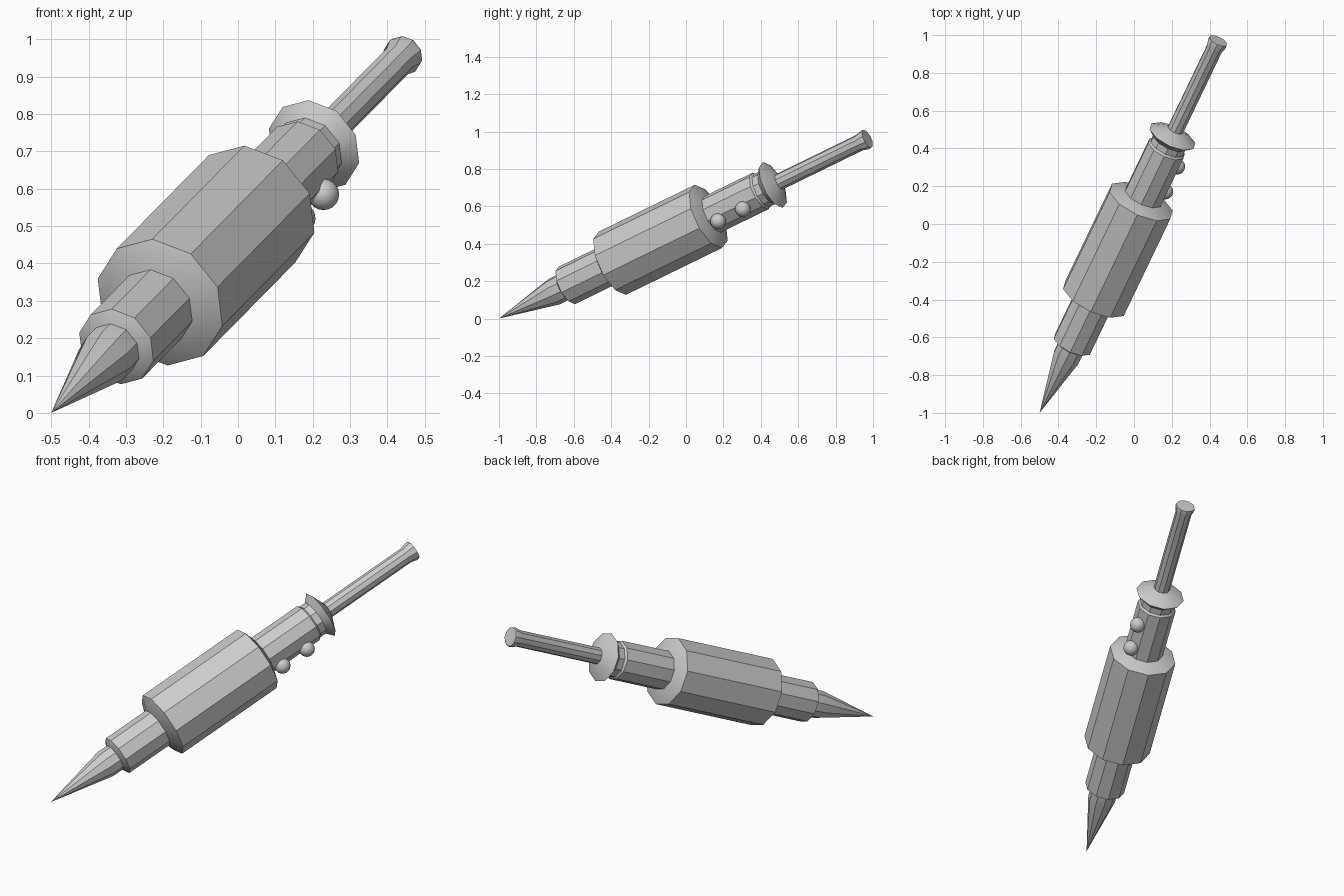
import bpy, bmesh, math
from mathutils import Vector, Matrix

if "Cube" in bpy.data.objects:
    bpy.data.objects.remove(bpy.data.objects["Cube"])

TIP = Vector((-0.5, -1.0, 0.0))
D = (Vector((0.446, 0.97, 0.961)) - TIP).normalized()      # long axis
A = Vector((D.y, -D.x, 0)).normalized()                    # sideways
B = A.cross(D) if A.cross(D).z > 0 else D.cross(A)         # upward
SIDES, START = 10, math.radians(14)


def place(a, b, t):
    return TIP + A * a + B * b + D * t


def finish(name, bm):
    bmesh.ops.recalc_face_normals(bm, faces=bm.faces)
    me = bpy.data.meshes.new(name)
    bm.to_mesh(me)
    bm.free()
    ob = bpy.data.objects.new(name, me)
    bpy.context.collection.objects.link(ob)
    return ob


def smooth(ob):
    bpy.ops.object.select_all(action='DESELECT')
    ob.select_set(True)
    bpy.context.view_layer.objects.active = ob
    bpy.ops.object.shade_smooth_by_angle(angle=math.radians(30))


def turned(name, profile):
    """Ten-sided turned part from (distance along axis, radius) pairs."""
    bm = bmesh.new()
    rings = []
    for t, r in profile:
        if r == 0:
            rings.append([bm.verts.new(place(0, 0, t))] * SIDES)
        else:
            angs = [START + i * math.tau / SIDES for i in range(SIDES)]
            rings.append([bm.verts.new(place(r * math.cos(p), r * math.sin(p), t)) for p in angs])
    for lo, hi in zip(rings, rings[1:]):
        for i in range(SIDES):
            j = (i + 1) % SIDES
            bm.faces.new(list(dict.fromkeys((lo[i], lo[j], hi[j], hi[i]))))
    for ring in (rings[0], rings[-1]):
        if ring[0] is not ring[1]:
            bm.faces.new(ring)
    return finish(name, bm)


# Turned parts from the point to the plunger
point = turned("point", [(0, 0), (0.36, 0.075), (0.44, 0.075)])
nose = turned("nose_sleeve", [(0.42, 0.07), (0.44, 0.11), (0.75, 0.11)])
body = turned("main_body", [(0.70, 0.105), (0.735, 0.185), (1.357, 0.185), (1.39, 0.10)])
neck = turned("rear_neck", [(1.35, 0.107), (1.695, 0.107), (1.705, 0.097), (1.75, 0.097)])
collar = turned("rear_collar", [(1.735, 0.09), (1.775, 0.134), (1.82, 0.04)])
L = (Vector((0.446, 0.97, 0.961)) - TIP).length
rod = turned("plunger_rod", [(1.75, 0.045), (L - 0.05, 0.045), (L - 0.015, 0.054), (L, 0.052)])

# Slot cut into one upper side facet of the body
phi = math.radians(140)
out = A * math.cos(phi) + B * math.sin(phi)
side = D.cross(out)
bm = bmesh.new()
bmesh.ops.create_cube(bm, size=1)
for v in bm.verts:
    v.co = TIP + D * (1.045 + v.co.x * 0.29) + side * (v.co.y * 0.042) + out * (0.176 + v.co.z * 0.09)
cutter = finish("slot_cutter", bm)
cutter.hide_render = True
mod = body.modifiers.new("slot", 'BOOLEAN')
mod.operation = 'DIFFERENCE'
mod.solver = 'EXACT'
mod.object = cutter
bpy.context.view_layer.objects.active = body
bpy.ops.object.modifier_apply(modifier=mod.name)
bpy.data.objects.remove(cutter)

# Two round buttons on the rear neck
buttons = []
phi = math.radians(-35)
for i, t in enumerate((1.44, 1.60)):
    bm = bmesh.new()
    c = place(0.113 * math.cos(phi), 0.113 * math.sin(phi), t)
    bmesh.ops.create_uvsphere(bm, u_segments=16, v_segments=10, radius=0.042,
                              matrix=Matrix.Translation(c))
    buttons.append(finish(f"button_{i + 1}", bm))

for ob in [point, nose, body, neck, collar, rod] + buttons:
    smooth(ob)
